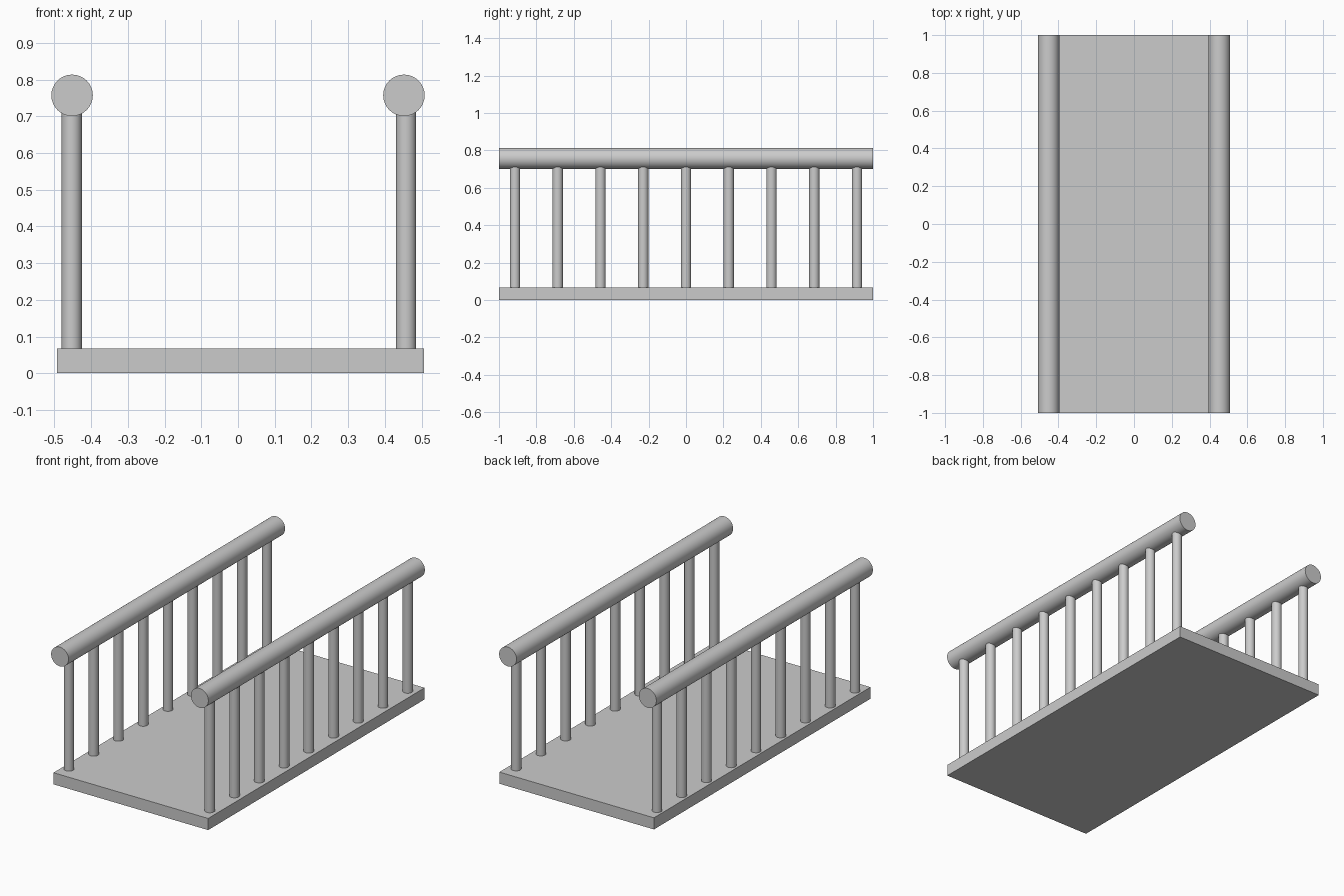
import bpy
import math

if "Cube" in bpy.data.objects:
    bpy.data.objects.remove(bpy.data.objects["Cube"])

RAIL_R, RAIL_Z = 0.0565, 0.757
POST_R, DECK_H = 0.0275, 0.068
POST_COUNT, POST_SPACING = 9, 0.2286


def cylinder(name, radius, length, location, rotation=(0, 0, 0)):
    bpy.ops.mesh.primitive_cylinder_add(vertices=32, radius=radius, depth=length,
                                        location=location, rotation=rotation)
    obj = bpy.context.object
    obj.name = name
    bpy.ops.object.shade_smooth_by_angle(angle=math.radians(40))
    return obj


# Flat deck, slightly offset to the right
bpy.ops.mesh.primitive_cube_add(size=1, location=(0.007, 0, DECK_H / 2))
deck = bpy.context.object
deck.name = "deck"
deck.scale = (1.0, 2.0, DECK_H)
bpy.ops.object.transform_apply(location=False, rotation=False, scale=True)

# Handrail and row of posts on each side
for side, rail_x, post_x in (("left", -0.452, -0.453), ("right", 0.452, 0.458)):
    cylinder(f"{side}_handrail", RAIL_R, 2.0, (rail_x, 0, RAIL_Z), (math.pi / 2, 0, 0))
    bottom, top = DECK_H - 0.01, RAIL_Z - 0.03
    for i in range(POST_COUNT):
        y = (i - (POST_COUNT - 1) / 2) * POST_SPACING
        cylinder(f"{side}_post_{i + 1}", POST_R, top - bottom,
                 (post_x, y, (top + bottom) / 2))
